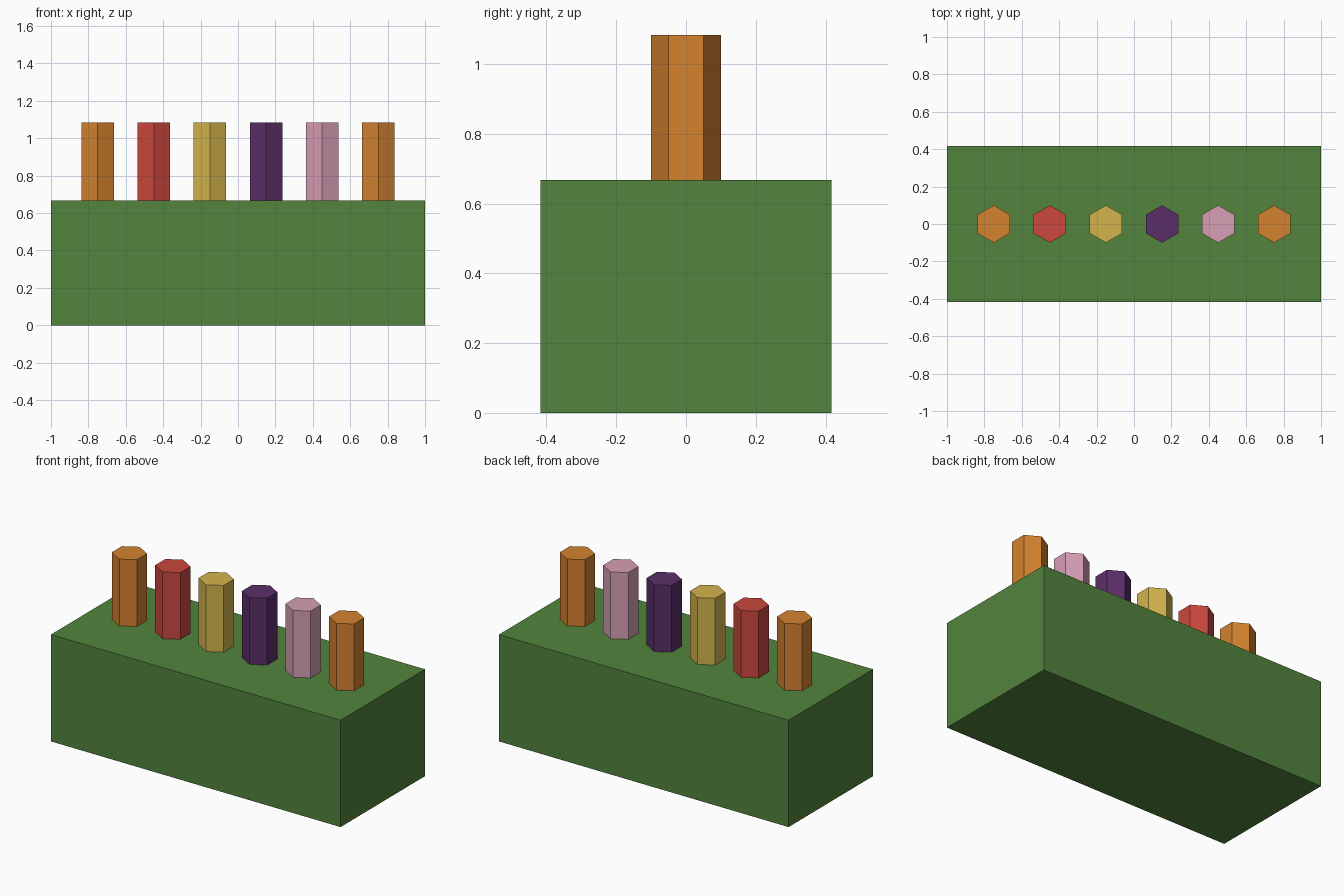
import bpy

if "Cube" in bpy.data.objects:
    bpy.data.objects.remove(bpy.data.objects["Cube"])


def make_material(name, rgb):
    """Flat material from 0-255 display colour, converted to linear."""
    linear = [((c / 255 + 0.055) / 1.055) ** 2.4 for c in rgb]
    mat = bpy.data.materials.new(name)
    mat.diffuse_color = (*linear, 1.0)
    mat.use_nodes = True
    mat.node_tree.nodes["Principled BSDF"].inputs["Base Color"].default_value = mat.diffuse_color
    return mat


green = make_material("green", (82, 132, 61))
orange = make_material("orange", (211, 130, 47))
red = make_material("red", (203, 72, 62))
yellow = make_material("yellow", (211, 180, 77))
purple = make_material("purple", (90, 47, 103))
pink = make_material("pink", (214, 159, 181))

BLOCK_SIZE = (2.0, 0.833, 0.667)
PEG_RADIUS, PEG_HEIGHT, PEG_SPACING = 0.1, 0.417, 0.3

# Block
bpy.ops.mesh.primitive_cube_add(size=1, location=(0, 0, BLOCK_SIZE[2] / 2))
block = bpy.context.object
block.name = "block"
block.scale = BLOCK_SIZE
bpy.ops.object.transform_apply(location=False, rotation=False, scale=True)
block.data.materials.append(green)

# Row of hexagonal pegs standing on the block, corners pointing front and back
peg_colours = [orange, red, yellow, purple, pink, orange]
for i, mat in enumerate(peg_colours):
    x = (i - (len(peg_colours) - 1) / 2) * PEG_SPACING
    bpy.ops.mesh.primitive_cylinder_add(
        vertices=6, radius=PEG_RADIUS, depth=PEG_HEIGHT,
        location=(x, 0, BLOCK_SIZE[2] + PEG_HEIGHT / 2))
    peg = bpy.context.object
    peg.name = f"peg_{i + 1}"
    peg.data.materials.append(mat)
